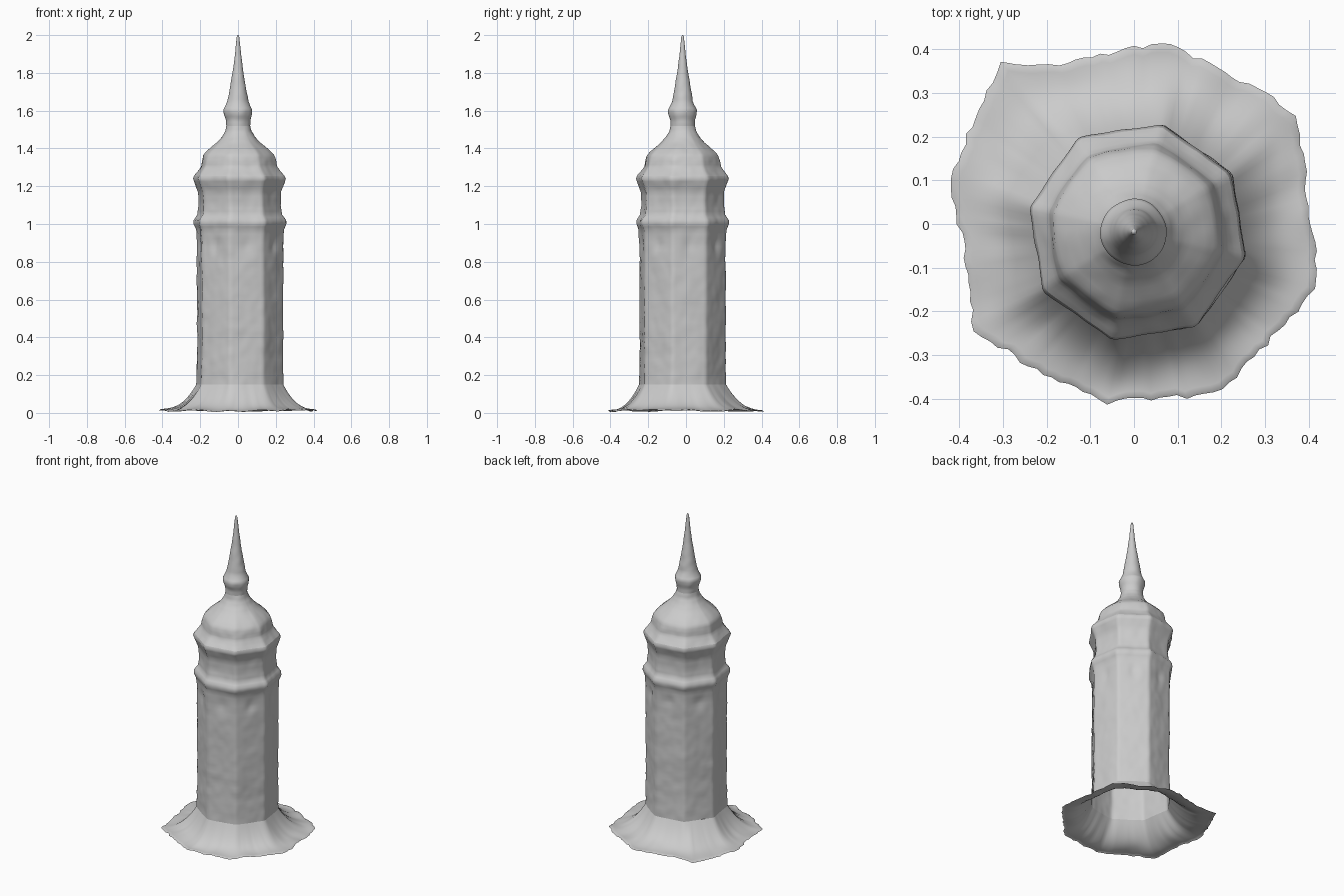
import bpy, bmesh, math, random
from mathutils import Vector, noise

if "Cube" in bpy.data.objects:
    bpy.data.objects.remove(bpy.data.objects["Cube"])

random.seed(4)
SEG = 128
PHASE = math.radians(32)          # direction of one octagon corner
STEP = math.pi / 4


def octagon(a):
    """Radius factor of an octagon with circumradius 1 at angle a."""
    return math.cos(STEP / 2) / math.cos((a - PHASE) % STEP - STEP / 2)


def polygon_radius(points, a):
    """Distance from the origin to a closed outline in direction a."""
    d = Vector((math.cos(a), math.sin(a)))
    for p, q in zip(points, points[1:] + points[:1]):
        p, e = Vector(p), Vector(q) - Vector(p)
        det = d.x * e.y - d.y * e.x
        if abs(det) < 1e-9:
            continue
        t = (p.x * e.y - p.y * e.x) / det
        s = (p.x * d.y - p.y * d.x) / det
        if t > 0 and -1e-6 <= s <= 1.000001:
            return t
    return 0.4


def center(z):
    return Vector((0.011 * max(0, 1 - max(0, z - 1) / 0.6), -0.018, 0))


def wall_point(a, r, z, corner):
    """Weathered wall point; corner blends circle (0) to octagon (1)."""
    r *= 1 + corner * (octagon(a) * 1.025 - 1)
    d = Vector((math.cos(a), math.sin(a), 0))
    p = center(z) + d * r + Vector((0, 0, z))
    amp = min(0.006, r * 0.09)
    n = noise.noise(p * 9) * 0.6 + noise.noise(p * 24) * 0.4
    # shallow window dents high on each wall face
    off = ((a - PHASE) % STEP - STEP / 2) * 0.23
    dent = 0.008 * math.exp(-(off / 0.03) ** 2 - ((z - 0.89) / 0.04) ** 2)
    return p + d * (amp * n - dent)


def loft(name, rings, cap=False):
    bm = bmesh.new()
    rows = [[bm.verts.new(p) for p in ring] for ring in rings]
    for lo, hi in zip(rows, rows[1:]):
        for i in range(SEG):
            j = (i + 1) % SEG
            bm.faces.new((lo[i], lo[j], hi[j], hi[i]))
    if cap:
        bm.faces.new(rows[-1])
    mesh = bpy.data.meshes.new(name)
    bm.to_mesh(mesh)
    bm.free()
    mesh.shade_smooth()
    ob = bpy.data.objects.new(name, mesh)
    bpy.context.collection.objects.link(ob)
    return ob


ANGLES = [2 * math.pi * i / SEG for i in range(SEG)]


def turned(name, profile, step, cap=False):
    """Loft a (z, radius, corner) profile in even small height steps."""
    rings = []
    for k, (p, q) in enumerate(zip(profile, profile[1:])):
        n = max(1, round((q[0] - p[0]) / step))
        last = k == len(profile) - 2
        for i in range(n + last):
            v = [u + (w - u) * i / n for u, w in zip(p, q)]
            rings.append([wall_point(a, v[1], v[0], v[2]) for a in ANGLES])
    return loft(name, rings, cap)


# Octagonal shaft, cornice bands and gallery
turned("tower_shaft", [
    (0.15, 0.233, 0.85), (0.30, 0.229, 0.9), (0.60, 0.231, 0.9),
    (0.90, 0.230, 0.9), (0.97, 0.235, 1), (1.00, 0.247, 1),
    (1.02, 0.246, 1), (1.05, 0.225, 1), (1.10, 0.219, 1),
    (1.17, 0.222, 1), (1.21, 0.237, 1), (1.24, 0.248, 1),
    (1.255, 0.242, 1)], 0.02)

# Bell-shaped roof
turned("dome_roof", [
    (1.255, 0.242, 1), (1.28, 0.222, 0.9), (1.305, 0.205, 0.7),
    (1.34, 0.198, 0.6), (1.365, 0.190, 0.5), (1.385, 0.172, 0.45),
    (1.405, 0.148, 0.4), (1.43, 0.118, 0.3), (1.46, 0.090, 0.2),
    (1.49, 0.072, 0.1), (1.52, 0.064, 0)], 0.01)

# Lantern knob and tapering spire
turned("spire", [
    (1.52, 0.064, 0), (1.55, 0.065, 0), (1.58, 0.074, 0),
    (1.605, 0.076, 0), (1.625, 0.066, 0), (1.65, 0.056, 0),
    (1.70, 0.046, 0), (1.76, 0.036, 0), (1.82, 0.026, 0),
    (1.90, 0.016, 0), (1.96, 0.010, 0), (1.99, 0.007, 0),
    (2.00, 0.003, 0)], 0.01, cap=True)

# Flared ragged ground skirt, open underneath
OUTLINE = [(-0.31, 0.37), (-0.17, 0.365), (0.07, 0.42), (0.30, 0.30),
           (0.375, 0.25), (0.395, 0.10), (0.425, -0.14), (0.20, -0.39),
           (-0.07, -0.41), (-0.25, -0.32), (-0.37, -0.24),
           (-0.39, -0.06), (-0.425, 0.10)]
edge = []
for a in ANGLES:
    r = polygon_radius(OUTLINE, a) + random.uniform(-0.007, 0.005)
    edge.append(Vector((math.cos(a) * r, math.sin(a) * r, 0)))
skirt = []
for k in range(20, -1, -1):
    u = k / 20
    ring = []
    for a, e in zip(ANGLES, edge):
        top = wall_point(a, 0.233, 0.15, 0.85)
        p = top.lerp(e, u)
        bump = noise.noise(Vector((p.x, p.y, 0.3)) * 9) * 0.012 * u
        p.z = 0.016 + 0.134 * (1 - u) ** 2.6 + bump
        p.z = max(p.z, 0.006)
        ring.append(p)
    skirt.append(ring)
low = min(p.z for p in skirt[0])
for p in skirt[0]:
    p.z -= low * 0.5
loft("ground_skirt", skirt)
